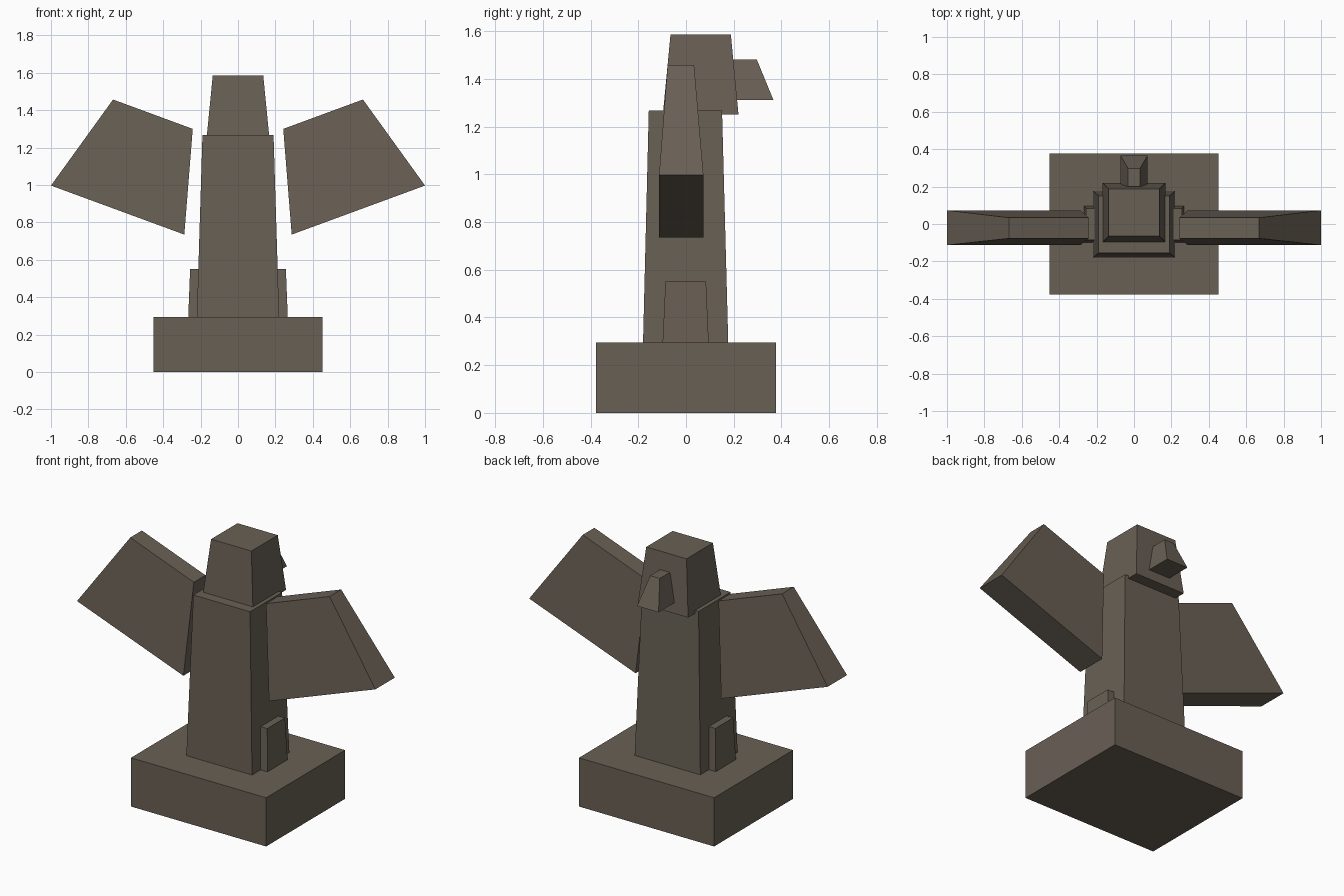
import bpy

if "Cube" in bpy.data.objects:
    bpy.data.objects.remove(bpy.data.objects["Cube"])

stone = bpy.data.materials.new("dark stone")
stone.diffuse_color = (0.141, 0.117, 0.091, 1)
stone.use_nodes = True
stone.node_tree.nodes["Principled BSDF"].inputs["Base Color"].default_value = stone.diffuse_color


def prism(name, bottom, top):
    """Six-sided block from two matching loops of four points."""
    faces = [(3, 2, 1, 0), (4, 5, 6, 7)]
    faces += [(i, (i + 1) % 4, (i + 1) % 4 + 4, i + 4) for i in range(4)]
    mesh = bpy.data.meshes.new(name)
    mesh.from_pydata(bottom + top, [], faces)
    mesh.materials.append(stone)
    obj = bpy.data.objects.new(name, mesh)
    bpy.context.collection.objects.link(obj)
    return obj


def rect(x0, x1, y0, y1, z):
    return [(x0, y0, z), (x1, y0, z), (x1, y1, z), (x0, y1, z)]


def mirror_x(obj):
    obj.modifiers.new("mirror", 'MIRROR').use_axis[0] = True


# Plinth, tapered body and head
prism("base", rect(-.453, .453, -.378, .378, 0), rect(-.453, .453, -.378, .378, .295))
prism("body", rect(-.22, .22, -.18, .177, .295), rect(-.19, .19, -.156, .151, 1.267))
prism("head", rect(-.168, .168, -.097, .22, 1.25), rect(-.135, .135, -.065, .188, 1.585))

# Beak on the back of the head
prism("beak", rect(-.072, .072, .2, .366, 1.312), rect(-.032, .032, .2, .297, 1.48))

# Feet plates at both sides of the body
mirror_x(prism("feet", rect(.18, .266, -.098, .095, .295), rect(.18, .256, -.086, .084, .55)))

# Wings: wide along the lower edge, narrow along the upper edge
low_in, low_out = (.287, .735), (1.0, .997)
up_in, up_out = (.242, 1.30), (.668, 1.457)


def edge_loop(a, b, y0, y1):
    return [(a[0], y0, a[1]), (b[0], y0, b[1]), (b[0], y1, b[1]), (a[0], y1, a[1])]


mirror_x(prism("wings", edge_loop(low_in, low_out, -.113, .073),
               edge_loop(up_in, up_out, -.077, .034)))
